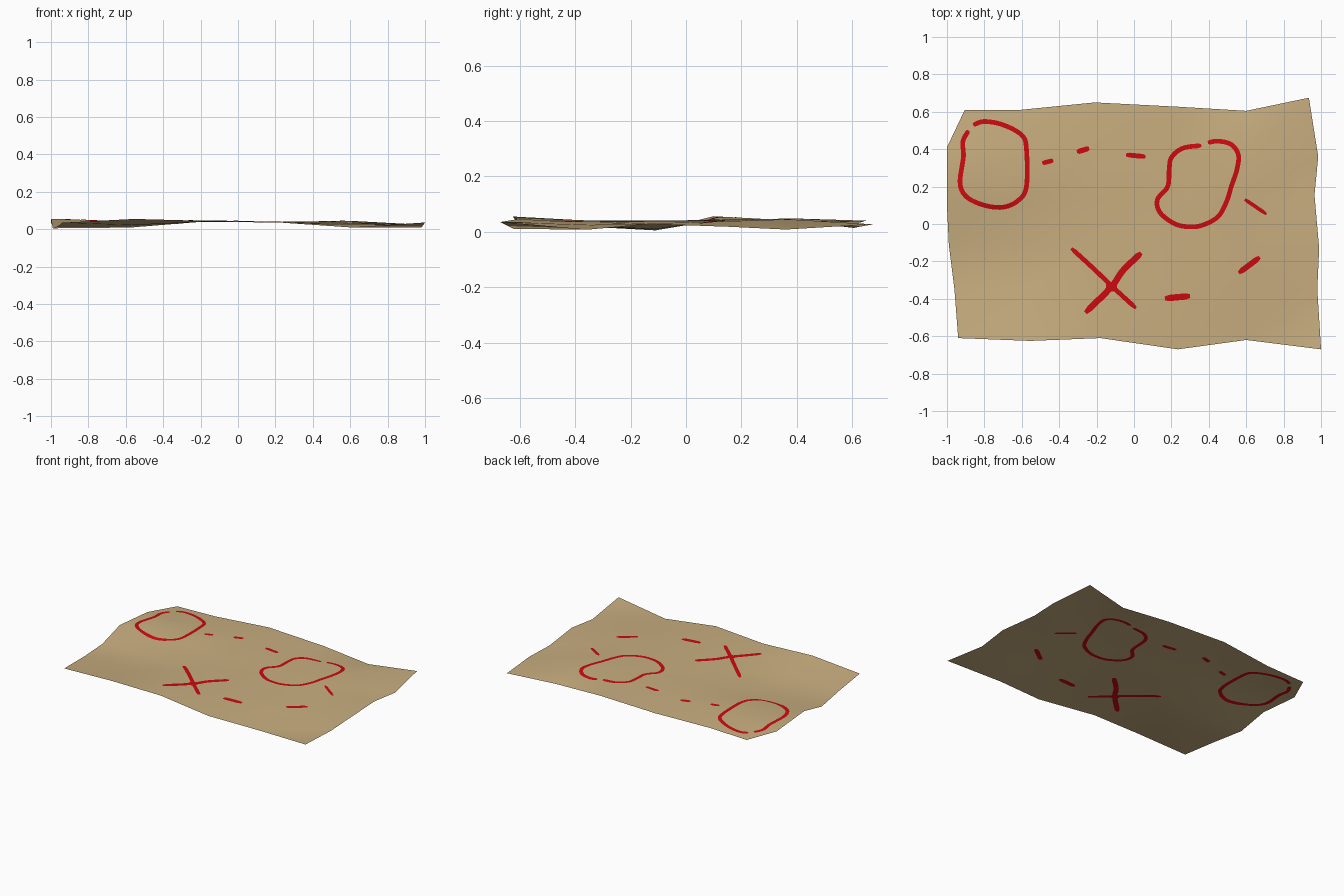
import bpy
from mathutils import Vector
from mathutils.bvhtree import BVHTree

if "Cube" in bpy.data.objects:
    bpy.data.objects.remove(bpy.data.objects["Cube"])


def material(name, rgb):
    m = bpy.data.materials.new(name)
    m.diffuse_color = (*rgb, 1)
    m.use_nodes = True
    m.node_tree.nodes["Principled BSDF"].inputs["Base Color"].default_value = m.diffuse_color
    return m


def add_object(name, verts, faces, mat):
    me = bpy.data.meshes.new(name)
    me.from_pydata(verts, [], faces)
    me.materials.append(mat)
    me.polygons.foreach_set("use_smooth", [True] * len(faces))
    ob = bpy.data.objects.new(name, me)
    bpy.context.collection.objects.link(ob)
    return ob


parchment = material("parchment tan", (0.58, 0.425, 0.215))
ink = material("red ink", (0.6, 0.003, 0.005))

# Ragged sheet outline: one list of six points per edge
front = [(-.94, -.61), (-.555, -.625), (-.18, -.61), (.235, -.67), (.6, -.62), (1, -.67)]
back = [(-.905, .61), (-.61, .61), (-.21, .65), (.235, .627), (.6, .605), (.935, .675)]
left = [(-.94, -.61), (-.96, -.35), (-.99, -.11), (-1, .1), (-1, .41), (-.905, .61)]
right = [(1, -.67), (.98, -.35), (.99, -.13), (.965, .155), (.985, .36), (.935, .675)]
# Ripple heights, one row per grid line from front to back
heights = [[.035, .055, .045, .035, .010, .036],
           [.018, .022, .040, .037, .025, .008],
           [.005, .009, .040, .038, .030, .028],
           [.056, .042, .043, .038, .038, .018],
           [.030, .040, .048, .040, .045, .008],
           [.020, .028, .040, .036, .014, .027]]

N = 6
verts = []
for j in range(N):
    for i in range(N):
        u, v = i / (N - 1), j / (N - 1)
        x = front[i][0] * (1 - v) + back[i][0] * v
        y = left[j][1] * (1 - u) + right[j][1] * u
        if i in (0, N - 1):
            x, y = (left if i == 0 else right)[j]
        elif j in (0, N - 1):
            x, y = (front if j == 0 else back)[i]
        verts.append((x, y, heights[j][i]))

# Triangulated so that the ink follows exactly the same surface
faces = []
for j in range(N - 1):
    for i in range(N - 1):
        a = j * N + i
        faces += [(a, a + 1, a + N + 1), (a, a + N + 1, a + N)]
add_object("parchment_sheet", verts, faces, parchment)
surface = BVHTree.FromPolygons(verts, faces)


def height(p):
    return surface.ray_cast(Vector((p.x, p.y, 1)), Vector((0, 0, -1)))[0].z


def smooth_path(points, steps=6):
    """Catmull-Rom curve through the points."""
    p = [Vector(q) for q in points]
    p = [2 * p[0] - p[1]] + p + [2 * p[-1] - p[-2]]
    out = []
    for k in range(1, len(p) - 2):
        for s in range(steps):
            t = s / steps
            out.append(0.5 * (2 * p[k] + (p[k + 1] - p[k - 1]) * t
                       + (2 * p[k - 1] - 5 * p[k] + 4 * p[k + 1] - p[k + 2]) * t * t
                       + (3 * p[k] - p[k - 1] - 3 * p[k + 1] + p[k + 2]) * t ** 3))
    return out + [p[-2]]


def stroke(name, points, width):
    """Ink ribbon lying on the sheet, showing through underneath."""
    path = smooth_path(points)
    last = len(path) - 1
    vs, fs = [], []
    for side in (1, -1):
        base = len(vs)
        for k, p in enumerate(path):
            d = (path[min(k + 1, last)] - path[max(k - 1, 0)]).normalized()
            w = width / 2 * (0.6 if k in (0, last) else 1)
            for o in (-w, 0, w):
                q = Vector((p.x - d.y * o, p.y + d.x * o))
                vs.append((q.x, q.y, height(q) + side * 0.0012))
        for k in range(last):
            for c in range(2):
                a = base + k * 3 + c
                f = (a, a + 3, a + 4, a + 1)
                fs.append(f if side < 0 else f[::-1])
        # Make the upper layer face up and the lower layer face down
    ob = add_object(name, vs, fs, ink)
    for poly in ob.data.polygons:
        upper = poly.vertices[0] < len(vs) // 2
        if (poly.normal.z > 0) != upper:
            poly.flip()


# Two hand-drawn island outlines
stroke("left_island", [(-.86, .53), (-.80, .548), (-.70, .53), (-.60, .475), (-.575, .40),
                       (-.575, .20), (-.62, .125), (-.70, .09), (-.80, .10), (-.895, .145),
                       (-.93, .22), (-.912, .36), (-.915, .44), (-.885, .50)], .025)
stroke("right_island", [(.395, .435), (.45, .443), (.52, .425), (.558, .37), (.55, .29),
                        (.52, .20), (.495, .12), (.45, .04), (.37, -.005), (.30, -.015),
                        (.22, 0), (.14, .06), (.125, .13), (.18, .20), (.188, .29),
                        (.20, .355), (.26, .405), (.36, .42)], .025)

# Dashed trail
dashes = [((-.49, .325), (-.432, .34), .025), ((-.305, .385), (-.24, .405), .028),
          ((-.042, .37), (.062, .36), .026), ((.592, .132), (.708, .053), .02),
          ((.56, -.262), (.672, -.178), .03), ((.165, -.398), (.30, -.385), .034)]
for n, (a, b, w) in enumerate(dashes):
    stroke(f"trail_dash_{n + 1}", [a, b], w)

# Cross marking the spot, with a blot where the strokes meet
stroke("cross_down_stroke", [(-.335, -.13), (-.22, -.235), (-.11, -.34), (.01, -.45)], .025)
stroke("cross_up_stroke", [(.038, -.155), (-.06, -.25), (-.12, -.335), (-.26, -.475)], .034)
stroke("cross_blot", [(-.15, -.335), (-.092, -.335)], .052)
